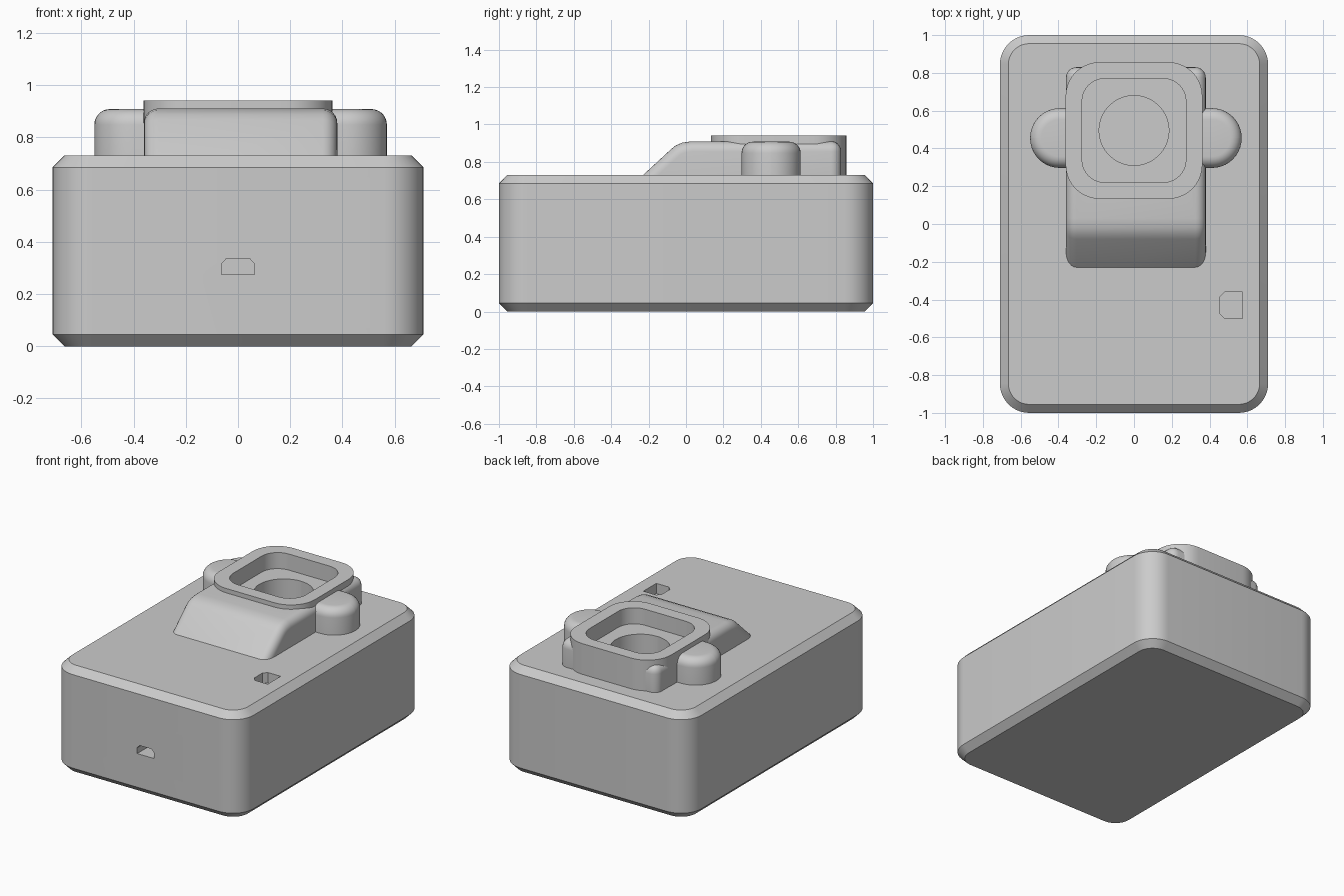
import bpy, bmesh, math
from mathutils import Vector

cube = bpy.data.objects.get("Cube")
if cube:
    bpy.data.objects.remove(cube, do_unlink=True)

COLOR = (0.6, 0.6, 0.6, 1)
grey = bpy.data.materials.new("plain grey")
grey.use_nodes = True
grey.diffuse_color = COLOR
grey.node_tree.nodes["Principled BSDF"].inputs["Base Color"].default_value = COLOR


def rounded(cx, cy, hx, hy, r, n=10):
    """Rounded rectangle outline, counter-clockwise."""
    pts = []
    for i, (sx, sy) in enumerate([(1, 1), (-1, 1), (-1, -1), (1, -1)]):
        for k in range(n + 1):
            a = math.pi / 2 * (i + k / n)
            pts.append((cx + sx * (hx - r) + r * math.cos(a),
                        cy + sy * (hy - r) + r * math.sin(a)))
    return pts


def loft(name, loops):
    """Skin a stack of equal-length 3D outlines and cap both ends."""
    bm = bmesh.new()
    rows = [[bm.verts.new(p) for p in loop] for loop in loops]
    for a, b in zip(rows, rows[1:]):
        for i in range(len(a)):
            j = (i + 1) % len(a)
            bm.faces.new((a[i], a[j], b[j], b[i]))
    bm.faces.new(rows[0][::-1])
    bm.faces.new(rows[-1])
    bmesh.ops.remove_doubles(bm, verts=bm.verts, dist=1e-5)
    bmesh.ops.recalc_face_normals(bm, faces=bm.faces)
    mesh = bpy.data.meshes.new(name)
    bm.to_mesh(mesh)
    bm.free()
    obj = bpy.data.objects.new(name, mesh)
    bpy.context.collection.objects.link(obj)
    mesh.materials.append(grey)
    return obj


def at_z(pts, z):
    return [Vector((x, y, z)) for x, y in pts]


def upright(name, pts, z0, z1):
    return loft(name, [at_z(pts, z0), at_z(pts, z1)])


def activate(obj):
    bpy.ops.object.select_all(action='DESELECT')
    obj.select_set(True)
    bpy.context.view_layer.objects.active = obj


def finish(obj, cutters):
    """Cut the openings and smooth the rounded surfaces."""
    activate(obj)
    for c in cutters:
        mod = obj.modifiers.new("cut", 'BOOLEAN')
        mod.operation = 'DIFFERENCE'
        mod.solver = 'EXACT'
        mod.object = c
        bpy.ops.object.modifier_apply(modifier=mod.name)
    bpy.ops.object.shade_smooth_by_angle(angle=math.radians(32))


# Case with chamfered rims
levels = [(0, 0.045), (0.045, 0), (0.685, 0), (0.73, 0.045)]
case = loft("case", [at_z(rounded(0, 0, 0.71 - d, 1 - d, 0.155 - d), z)
                     for z, d in levels])

# Sloped hump: side profile stretched across, then rounded edges
profile = [(-0.37, 0.6), (-0.08, 0.868), (-0.055, 0.888), (-0.02, 0.903),
           (0.03, 0.91), (0.83, 0.91), (0.83, 0.6)]
hump = loft("sloped_hump", [[Vector((x, y, z)) for y, z in profile]
                            for x in (-0.36, 0.38)])
activate(hump)
bevel = hump.modifiers.new("round", 'BEVEL')
bevel.width = 0.055
bevel.segments = 6
bevel.limit_method = 'ANGLE'
bevel.angle_limit = math.radians(50)
bpy.ops.object.modifier_apply(modifier=bevel.name)

# Side ears: one long capsule with a filleted top
FILLET = 0.06
ear_loops = [at_z(rounded(0.01, 0.455, 0.56, 0.158, 0.157), 0.7)]
for k in range(8):
    a = math.pi / 2 * k / 7
    d = FILLET * (1 - math.cos(a))
    z = 0.908 - FILLET + FILLET * math.sin(a)
    ear_loops.append(at_z(rounded(0.01, 0.455, 0.56 - d, 0.158 - d, 0.157 - d), z))
ears = loft("side_ears", ear_loops)

# Raised square collar
collar = upright("collar", rounded(0, 0.495, 0.362, 0.362, 0.18), 0.7, 0.94)

# Cutters for the openings
window = upright("window_cutter", rounded(0, 0.495, 0.275, 0.275, 0.12), 0.83, 1.1)
lens = upright("lens_cutter", rounded(0, 0.495, 0.185, 0.185, 0.1849), 0.62, 1.0)
D_SLOT = [(0.575, -0.5), (0.575, -0.36), (0.48, -0.36), (0.455, -0.385),
          (0.455, -0.475), (0.48, -0.5)]
switch = upright("switch_cutter", D_SLOT, 0.66, 0.8)
PORT = [(-0.063, 0.275), (0.063, 0.275), (0.063, 0.315), (0.045, 0.335),
        (-0.045, 0.335), (-0.063, 0.315)]
port = loft("port_cutter", [[Vector((x, y, z)) for x, z in PORT]
                            for y in (-1.1, -0.86)])

finish(case, [lens, switch, port])
for part in (hump, ears, collar):
    finish(part, [window, lens])

for cutter in (window, lens, switch, port):
    bpy.data.objects.remove(cutter, do_unlink=True)
